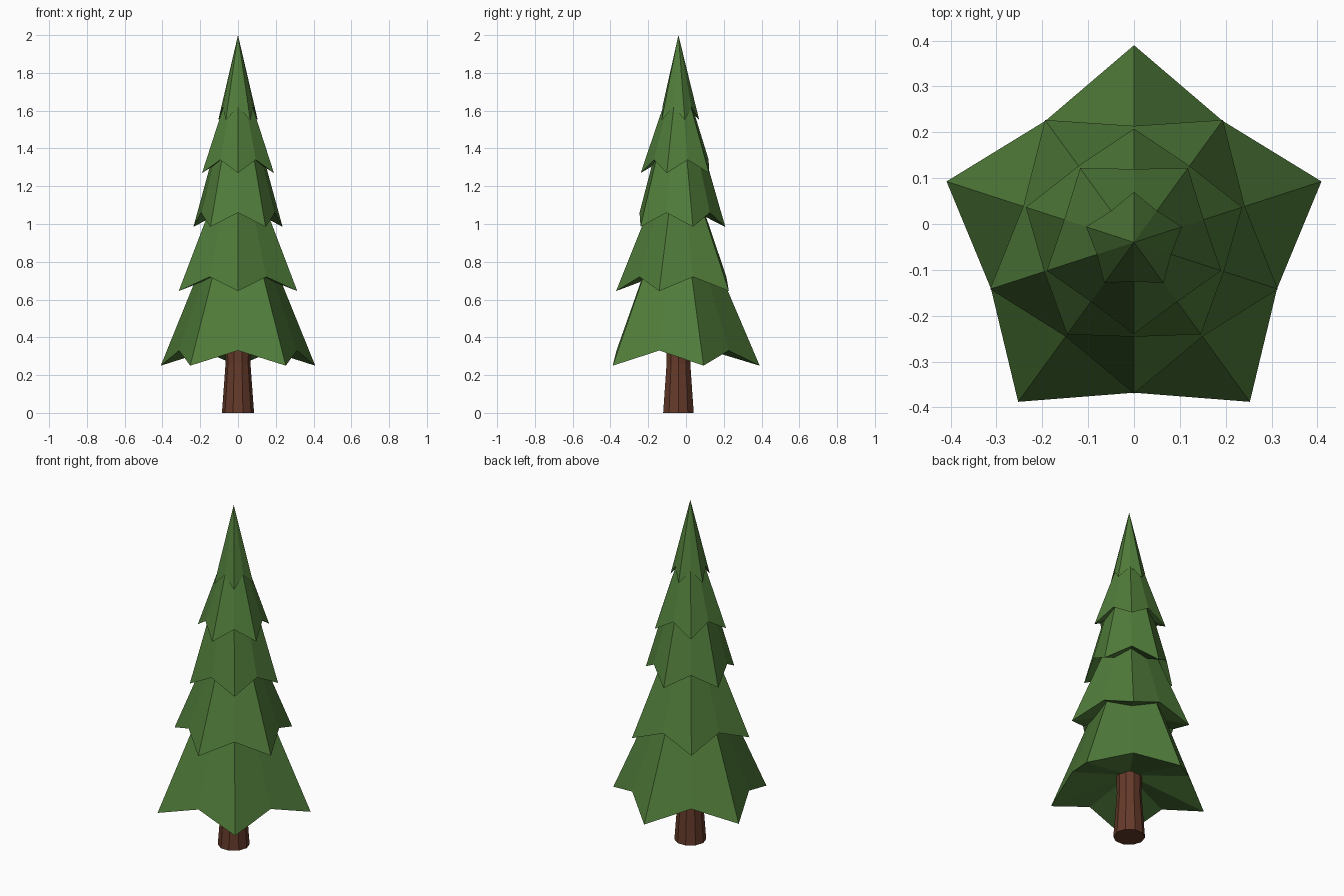
import bpy
from math import sin, cos, pi, radians

if "Cube" in bpy.data.objects:
    bpy.data.objects.remove(bpy.data.objects["Cube"])

CY = -0.04  # trunk axis sits slightly in front of the centre


def material(name, color):
    m = bpy.data.materials.new(name)
    m.diffuse_color = (*color, 1)
    m.use_nodes = True
    m.node_tree.nodes["Principled BSDF"].inputs["Base Color"].default_value = m.diffuse_color
    return m


def add_mesh(name, verts, faces, mat):
    mesh = bpy.data.meshes.new(name)
    mesh.from_pydata(verts, [], faces)
    mesh.materials.append(mat)
    obj = bpy.data.objects.new(name, mesh)
    obj.location.y = CY
    bpy.context.collection.objects.link(obj)
    return obj


def ring(n, radius, z, start=0.0):
    return [(radius * cos(start + 2 * pi * i / n),
             radius * sin(start + 2 * pi * i / n), z) for i in range(n)]


def foliage_tier(name, tip_r, tip_z, notch_r, notch_z, apex_z, turn, mat):
    # five-pointed cone with a hollow underside
    verts = []
    for i in range(10):
        r, z = (tip_r, tip_z) if i % 2 == 0 else (notch_r, notch_z)
        a = radians(90 + turn + 36 * i)
        verts.append((r * cos(a), r * sin(a), z))
    verts += [(0, 0, apex_z), (0, 0, notch_z + 0.05)]
    faces = []
    for i in range(10):
        j = (i + 1) % 10
        faces += [(i, j, 10), (j, i, 11)]
    return add_mesh(name, verts, faces, mat)


green = material("needles", (0.08, 0.2, 0.042))
brown = material("bark", (0.13, 0.042, 0.023))

# foliage tiers, bottom to top, alternately turned by half a point
tiers = [
    (0.43, 0.25, 0.328, 0.33, 1.26),
    (0.33, 0.645, 0.254, 0.72, 1.47),
    (0.248, 0.985, 0.206, 1.06, 1.85),
    (0.20, 1.27, 0.16, 1.34, 1.86),
    (0.11, 1.55, 0.085, 1.62, 2.0),
]
for k, t in enumerate(tiers):
    foliage_tier(f"foliage_tier_{k + 1}", *t, 36 * (k % 2), green)

# trunk, flared at the foot
N = 10
levels = [(0.085, 0.0), (0.066, 0.26), (0.07, 0.40)]
verts = [v for r, z in levels for v in ring(N, r, z)]
faces = [tuple(reversed(range(N))), tuple(range(2 * N, 3 * N))]
for l in range(2):
    for i in range(N):
        j = (i + 1) % N
        faces.append((l * N + i, l * N + j, (l + 1) * N + j, (l + 1) * N + i))
add_mesh("trunk", verts, faces, brown)
